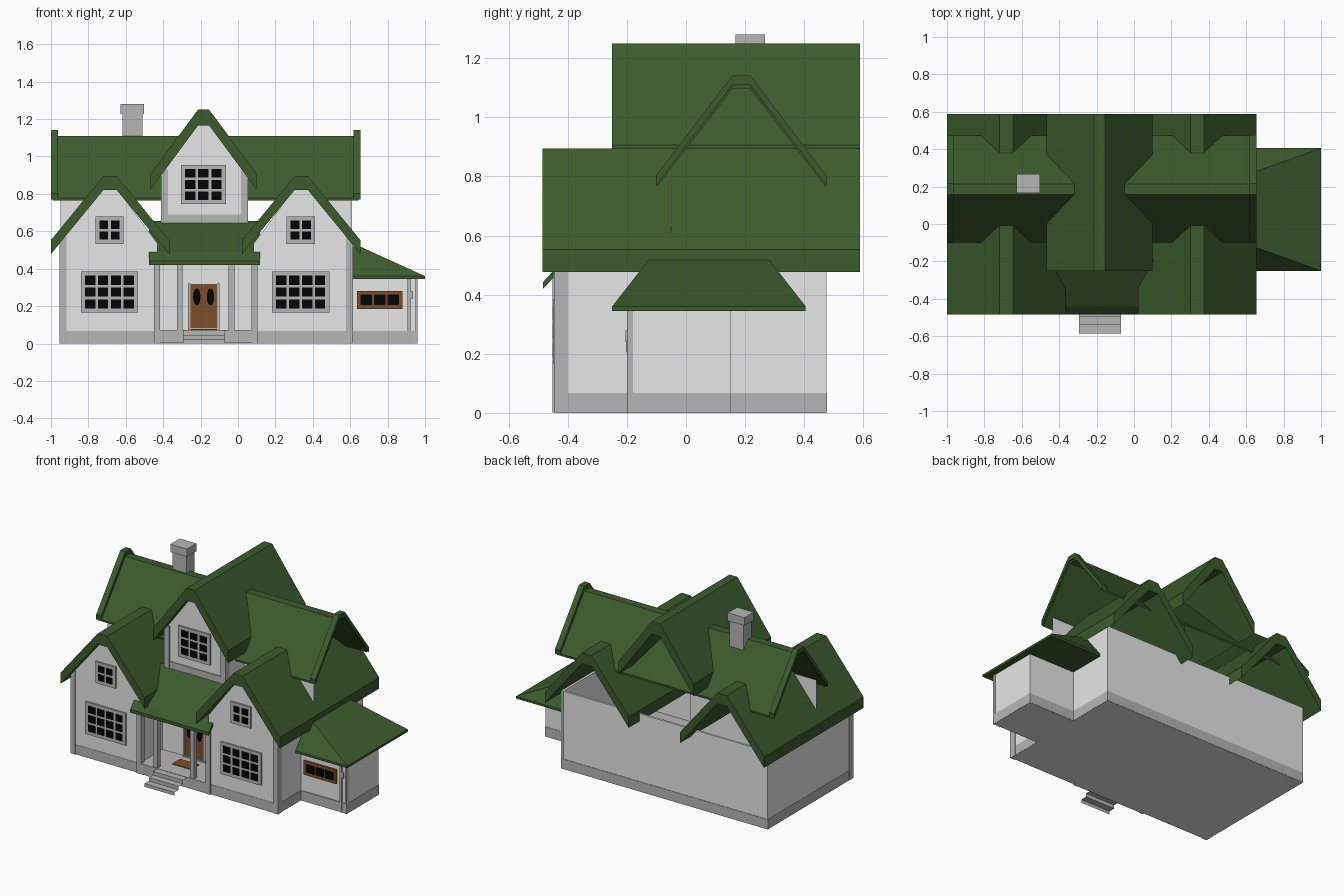
import bpy, bmesh, math

if "Cube" in bpy.data.objects:
    bpy.data.objects.remove(bpy.data.objects["Cube"])


def material(name, rgb):
    m = bpy.data.materials.new(name)
    m.diffuse_color = (*rgb, 1)
    m.use_nodes = True
    m.node_tree.nodes["Principled BSDF"].inputs["Base Color"].default_value = m.diffuse_color
    return m


WALL = material("light grey wall", (0.80, 0.80, 0.80))
TRIM = material("grey trim", (0.47, 0.47, 0.47))
ROOF = material("green roof", (0.046, 0.105, 0.027))
WOOD = material("brown wood", (0.21, 0.078, 0.024))
GLASS = material("black glass", (0.0015, 0.0015, 0.0015))


def finish(name, bm, mat, closed=True):
    if closed:
        bmesh.ops.recalc_face_normals(bm, faces=bm.faces)
    me = bpy.data.meshes.new(name)
    bm.to_mesh(me)
    bm.free()
    me.materials.append(mat)
    ob = bpy.data.objects.new(name, me)
    bpy.context.collection.objects.link(ob)
    return ob


def extrude(name, pts, axis, a, b, mat):
    """Closed profile (u, z) pushed from a to b along x or y."""
    bm = bmesh.new()
    at = (lambda u, z, t: (t, u, z)) if axis == "x" else (lambda u, z, t: (u, t, z))
    lo = [bm.verts.new(at(u, z, a)) for u, z in pts]
    hi = [bm.verts.new(at(u, z, b)) for u, z in pts]
    n = len(pts)
    bm.faces.new(lo)
    bm.faces.new(hi[::-1])
    for i in range(n):
        j = (i + 1) % n
        bm.faces.new((lo[i], hi[i], hi[j], lo[j]))
    return finish(name, bm, mat)


def box(name, x0, x1, y0, y1, z0, z1, mat):
    return extrude(name, [(x0, z0), (x1, z0), (x1, z1), (x0, z1)], "y", y0, y1, mat)


def gable_roof(name, c, half, flat, z_top, z_eave, thick, axis, a, b):
    """Two-slope slab with a narrow flat ridge."""
    top = [(c - half, z_eave), (c - flat, z_top), (c + flat, z_top), (c + half, z_eave)]
    low = [(u, z - thick) for u, z in reversed(top)]
    return extrude(name, top + low, axis, a, b, ROOF)


def window(name, x0, x1, z0, z1, y, cols, rows, frame=TRIM, rim=0.022, gap=0.014):
    """Raised frame plate with a grid of thin dark panes."""
    box(name + "_frame", x0, x1, y - 0.01, y + 0.005, z0, z1, frame)
    w = (x1 - x0 - 2 * rim + gap) / cols
    h = (z1 - z0 - 2 * rim + gap) / rows
    for i in range(cols):
        for j in range(rows):
            px, pz = x0 + rim + i * w, z0 + rim + j * h
            box(name + "_pane", px, px + w - gap, y - 0.0112, y - 0.008,
                pz, pz + h - gap, GLASS)


AXIS = -0.173                       # mirror line of the house front


def mirrored_box(name, x0, x1, *rest):
    box(name + "_left", x0, x1, *rest)
    box(name + "_right", 2 * AXIS - x1, 2 * AXIS - x0, *rest)


# roofs
for side, c in (("left", -0.684), ("right", 0.338)):
    gable_roof("cross_roof_" + side, c, 0.317, 0.036, 0.895, 0.552, 0.075, "y", -0.485, 0.588)
gable_roof("centre_roof", -0.184, 0.284, 0.03, 1.25, 0.907, 0.085, "y", -0.25, 0.588)
gable_roof("main_roof", 0.187, 0.285, 0.028, 1.11, 0.777, 0.012, "x", -0.99, 0.645)
for side, a, b in (("left", -1.0, -0.962), ("right", 0.617, 0.656)):
    gable_roof("roof_end_trim_" + side, 0.187, 0.288, 0.03, 1.142, 0.803, 0.033, "x", a, b)
extrude("porch_roof", [(-0.484, 0.42), (-0.484, 0.442), (-0.44, 0.49), (-0.19, 0.655),
                       (-0.19, 0.63), (-0.44, 0.465)], "x", -0.475, 0.118, ROOF)

# hipped lean-to roof over the side wing
bm = bmesh.new()
for z in (0.345, 0.36):
    for x in (0.61, 1.0):
        for y in (-0.25, 0.405):
            bm.verts.new((x, y, z))
for x in (0.61, 0.65):
    for y in (-0.125, 0.28):
        bm.verts.new((x, y, 0.52))
bmesh.ops.convex_hull(bm, input=bm.verts)
bmesh.ops.dissolve_limit(bm, angle_limit=0.01, verts=bm.verts, edges=bm.edges)
finish("wing_roof", bm, ROOF)

# walls of the main house (hollow, open under the rear gables)
box("left_wall", -0.95, -0.935, -0.435, 0.475, 0.02, 0.53, WALL)
box("right_wall", 0.595, 0.61, -0.435, 0.475, 0.02, 0.53, WALL)
box("back_wall", -0.948, 0.608, 0.46, 0.474, 0.02, 0.53, WALL)
profile = [(-0.948, 0.02), (-0.43, 0.02), (-0.43, 0.535), (-0.65, 0.83), (-0.72, 0.83), (-0.948, 0.55)]
extrude("front_gable_wall_left", profile, "y", -0.44, -0.425, WALL)
extrude("front_gable_wall_right", [(2 * AXIS - x, z) for x, z in profile], "y", -0.44, -0.425, WALL)
mirrored_box("porch_side_wall", -0.445, -0.43, -0.43, -0.19, 0.05, 0.5, WALL)
box("porch_back_wall", -0.445, 0.095, -0.2, -0.185, 0.05, 0.65, WALL)
extrude("dormer_wall", [(-0.41, 0.6), (0.05, 0.6), (0.05, 0.92), (-0.15, 1.18), (-0.21, 1.18),
                        (-0.41, 0.92)], "y", -0.2, -0.185, WALL)
for x in (-0.41, 0.038):
    box("dormer_side_wall", x, x + 0.012, -0.19, 0.0, 0.6, 0.91, WALL)
# small upper wall triangles beneath the front main eaves
extrude("upper_wall_left", [(-0.95, 0.56), (-0.95, 0.82), (-0.77, 0.82)], "y", -0.05, -0.049, WALL)
extrude("upper_wall_right", [(0.61, 0.56), (0.61, 0.82), (0.425, 0.82)], "y", -0.05, -0.049, WALL)
box("wing_wall", 0.605, 0.957, -0.19, 0.15, 0.02, 0.35, WALL)

# plinths, pale ground slab and posts
box("main_plinth", -0.952, 0.612, -0.442, 0.477, 0.002, 0.068, TRIM)
box("wing_plinth", 0.6, 0.959, -0.195, 0.152, 0.002, 0.068, TRIM)
box("main_ground_slab", -0.951, 0.611, -0.441, 0.476, 0, 0.004, WALL)
box("wing_ground_slab", 0.6, 0.958, -0.194, 0.151, 0, 0.004, WALL)
box("porch_floor", -0.44, 0.09, -0.45, -0.19, 0.002, 0.073, TRIM)
box("corner_post_left", -0.954, -0.918, -0.447, -0.40, 0.001, 0.57, TRIM)
box("corner_post_right", 0.578, 0.614, -0.447, -0.40, 0.001, 0.57, TRIM)
mirrored_box("porch_corner_post", -0.45, -0.418, -0.452, -0.41, 0.001, 0.475, TRIM)
mirrored_box("porch_post", -0.326, -0.296, -0.445, -0.415, 0.07, 0.46, TRIM)
box("dormer_post_left", -0.413, -0.375, -0.208, -0.17, 0.62, 0.93, TRIM)
box("dormer_post_right", 0.015, 0.053, -0.208, -0.17, 0.62, 0.93, TRIM)
box("dormer_sill", -0.39, 0.03, -0.206, -0.19, 0.62, 0.69, TRIM)
box("wing_post", 0.905, 0.921, -0.2, -0.18, 0.001, 0.35, TRIM)
box("wing_corner_strip", 0.95, 0.96, -0.2, -0.18, 0.001, 0.35, TRIM)
box("wing_bracket", 0.917, 0.935, -0.204, -0.185, 0.24, 0.278, TRIM)

# chimney
box("chimney_shaft", -0.617, -0.51, 0.175, 0.26, 1.0, 1.23, TRIM)
box("chimney_cap", -0.628, -0.503, 0.167, 0.268, 1.226, 1.28, TRIM)

# windows
for side, c in (("left", -0.687), ("right", 0.335)):
    window("large_window_" + side, c - 0.153, c + 0.153, 0.165, 0.385, -0.44, 4, 3)
    window("small_window_" + side, c - 0.076, c + 0.076, 0.533, 0.68, -0.44, 2, 2)
window("dormer_window", -0.305, -0.065, 0.745, 0.955, -0.2, 3, 3)
window("wing_window", 0.635, 0.88, 0.185, 0.282, -0.19, 3, 1, WOOD, 0.02, 0.01)

# door, its frame, oval panes and mat
box("door", -0.255, -0.112, -0.207, -0.19, 0.08, 0.318, WOOD)
box("door_threshold", -0.268, -0.098, -0.215, -0.19, 0.07, 0.082, TRIM)
for x in (-0.268, -0.112):
    box("door_frame", x, x + 0.014, -0.212, -0.19, 0.07, 0.32, TRIM)
for x in (-0.22, -0.147):
    oval = [(x + 0.02 * math.cos(k * math.pi / 6), 0.25 + 0.046 * math.sin(k * math.pi / 6))
            for k in range(12)]
    extrude("door_oval_pane", oval, "y", -0.21, -0.205, GLASS)
box("door_mat", -0.255, -0.112, -0.345, -0.26, 0.07, 0.078, WOOD)

# front steps: an open stepped sheet
bm = bmesh.new()
prev = None
for y, z in ((-0.585, 0.0), (-0.585, 0.022), (-0.54, 0.022), (-0.54, 0.046),
             (-0.495, 0.046), (-0.495, 0.071), (-0.448, 0.071)):
    row = [bm.verts.new((x, y, z)) for x in (-0.295, -0.07)]
    if prev:
        bm.faces.new((prev[0], prev[1], row[1], row[0]))
    prev = row
finish("front_steps", bm, TRIM, closed=False)
